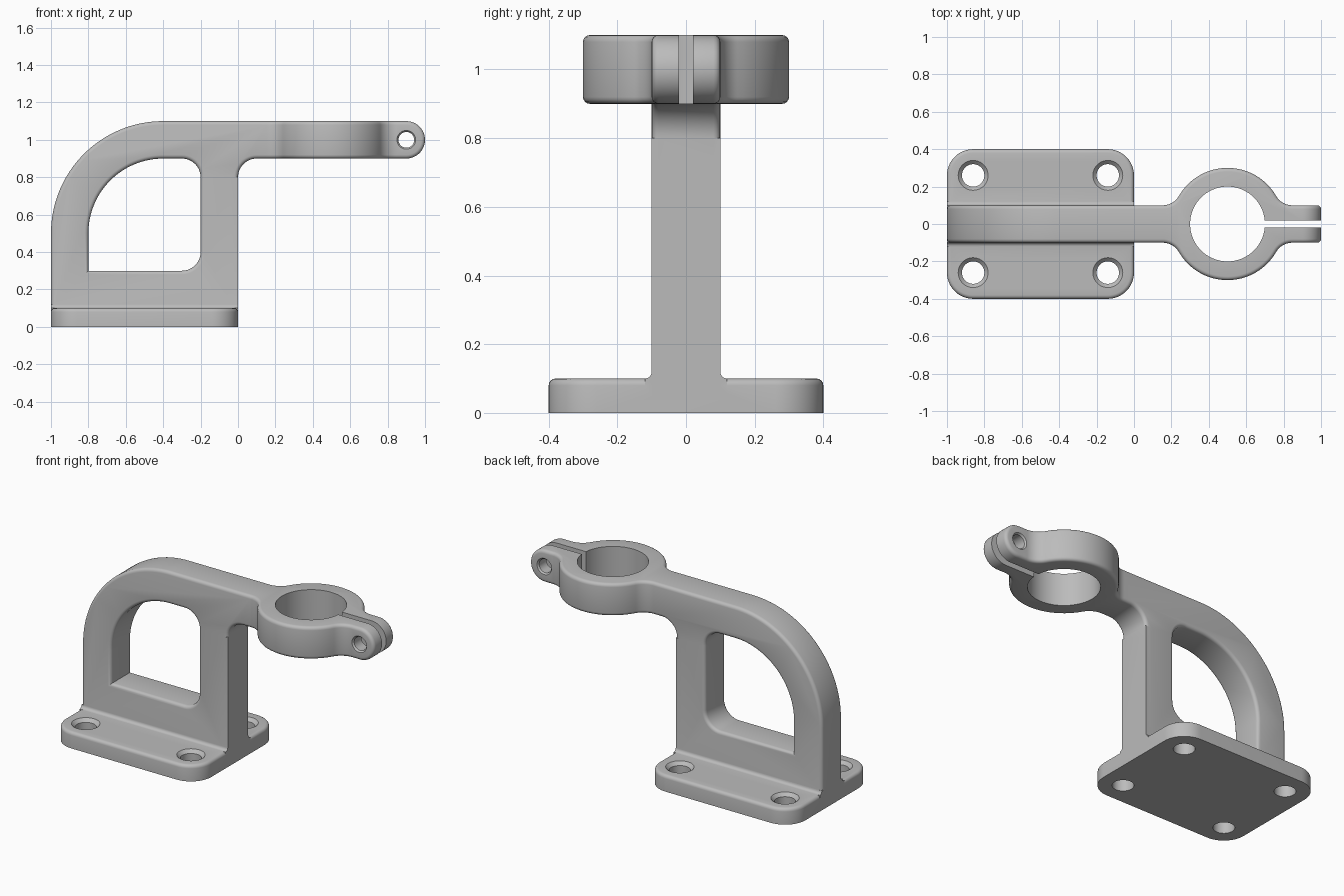
import bpy, bmesh
from math import sin, cos, pi, radians, sqrt
from mathutils import Vector

cube = bpy.data.objects.get("Cube")
if cube:
    bpy.data.objects.remove(cube, do_unlink=True)

grey = bpy.data.materials.new("plain grey")
grey.use_nodes = True
colour = (0.5, 0.5, 0.5, 1)
grey.diffuse_color = colour
grey.node_tree.nodes["Principled BSDF"].inputs["Base Color"].default_value = colour


def arc(cx, cy, r, a, b, n=12):
    steps = [radians(a + (b - a) * i / n) for i in range(n + 1)]
    return [(cx + r * cos(t), cy + r * sin(t)) for t in steps]


def new_object(name, bm):
    bmesh.ops.recalc_face_normals(bm, faces=bm.faces)
    mesh = bpy.data.meshes.new(name)
    bm.to_mesh(mesh)
    bm.free()
    mesh.materials.append(grey)
    obj = bpy.data.objects.new(name, mesh)
    bpy.context.collection.objects.link(obj)
    return obj


def prism(name, outline, axis, lo, hi):
    """Extrude a 2D outline along the given axis."""
    place = {"x": lambda p, d: (d, p[0], p[1]),
             "y": lambda p, d: (p[0], d, p[1]),
             "z": lambda p, d: (p[0], p[1], d)}[axis]
    bm = bmesh.new()
    rings = [[bm.verts.new(place(p, d)) for p in outline] for d in (lo, hi)]
    bm.faces.new(rings[0])
    bm.faces.new(rings[1])
    for i in range(len(outline)):
        j = (i + 1) % len(outline)
        bm.faces.new((rings[0][i], rings[0][j], rings[1][j], rings[1][i]))
    return new_object(name, bm)


def box(name, x0, x1, y0, y1, z0, z1):
    return prism(name, [(x0, y0), (x1, y0), (x1, y1), (x0, y1)], "z", z0, z1)


def lathe(name, profile, centre, axis="z", n=40):
    """Solid of revolution from (radius, distance) pairs."""
    bm = bmesh.new()
    rings = []
    for r, d in profile:
        ring = []
        for i in range(n):
            u, v = r * cos(2 * pi * i / n), r * sin(2 * pi * i / n)
            p = (u, v, d) if axis == "z" else (u, d, v)
            ring.append(bm.verts.new(Vector(centre) + Vector(p)))
        rings.append(ring)
    bm.faces.new(rings[0])
    bm.faces.new(rings[-1])
    for a, b in zip(rings, rings[1:]):
        for i in range(n):
            j = (i + 1) % n
            bm.faces.new((a[i], a[j], b[j], b[i]))
    return new_object(name, bm)


def combine(obj, tool, operation):
    mod = obj.modifiers.new("combine", "BOOLEAN")
    mod.operation, mod.object, mod.solver = operation, tool, "EXACT"
    bpy.context.view_layer.objects.active = obj
    bpy.ops.object.modifier_apply(modifier=mod.name)
    bpy.data.objects.remove(tool, do_unlink=True)


def round_edges(obj, width, rule):
    bm = bmesh.new()
    bm.from_mesh(obj.data)
    bmesh.ops.remove_doubles(bm, verts=bm.verts, dist=1e-5)
    edges = [e for e in bm.edges if len(e.link_faces) == 2
             and e.calc_face_angle(0) > radians(40) and rule(e)]
    bmesh.ops.bevel(bm, geom=edges, offset=width, segments=4, profile=0.5,
                    affect="EDGES", clamp_overlap=False)
    bm.to_mesh(obj.data)
    bm.free()


# Upright frame and arm: side outline crossed with the plan outline
side = ([(-1, 0.05)] + arc(-0.4, 0.5, 0.6, 180, 90, 32)
        + arc(0.9, 1, 0.1, 90, -90, 24) + arc(0.1, 0.8, 0.1, 90, 180)
        + [(0, 0.05)])
bracket = prism("clamp_bracket", side, "y", -0.4, 0.4)
dx = sqrt(0.4 ** 2 - 0.2 ** 2)
half = ([(-1.1, 0.1)] + arc(0.5 - dx, 0.2, 0.1, -90, -30)
        + arc(0.5, 0, 0.3, 150, 30, 32)
        + arc(0.5 + dx, 0.2, 0.1, 210, 270) + [(1.1, 0.1)])
plan = half + [(x, -y) for x, y in reversed(half)]
combine(bracket, prism("plan_shape", plan, "z", -0.1, 1.3), "INTERSECT")

# Window through the frame
window = ([(-0.8, 0.3)] + arc(-0.4, 0.5, 0.4, 180, 90, 32)
          + arc(-0.3, 0.8, 0.1, 90, 0) + arc(-0.3, 0.4, 0.1, 0, -90))
combine(bracket, prism("window_cutter", window, "y", -0.5, 0.5), "DIFFERENCE")


def frame_edge(e):
    a, b = (v.co for v in e.verts)
    return abs((b - a).normalized().y) < 0.99 and max(a.z, b.z) > 0.06


round_edges(bracket, 0.02, frame_edge)

# Square rear face of the column
combine(bracket, box("column_face", -0.04, 0, -0.1, 0.1, 0.05, 0.8), "UNION")

# Base plate with rounded corners
corners = []
for x, y, a in ((-0.14, 0.26, 0), (-0.86, 0.26, 90), (-0.86, -0.26, 180), (-0.14, -0.26, 270)):
    corners += arc(x, y, 0.14, a, a + 90)
base = prism("base_plate", corners, "z", 0, 0.1)
round_edges(base, 0.02, lambda e: min(v.co.z for v in e.verts) > 0.09)

# Small fillet between base and frame
fillet = [(-0.12, 0.04)] + arc(-0.12, 0.12, 0.02, -90, 0, 5)
fillet += [(-y, z) for y, z in reversed(fillet)]
combine(base, prism("base_fillet", fillet, "x", -1, 0), "UNION")
combine(bracket, base, "UNION")

# Countersunk mounting holes
for x in (-0.86, -0.14):
    for y in (-0.26, 0.26):
        hole = lathe("mount_hole", [(0.06, -0.1), (0.06, 0.08), (0.08, 0.1), (0.08, 0.2)], (x, y, 0))
        combine(bracket, hole, "DIFFERENCE")

# Clamp bore, slot and bolt hole
combine(bracket, lathe("bore", [(0.2, 0.8), (0.2, 1.2)], (0.5, 0, 0), n=72), "DIFFERENCE")
combine(bracket, box("slot", 0.6, 1.1, -0.02, 0.02, 0.8, 1.2), "DIFFERENCE")
bolt = [(0.05, -0.2), (0.05, -0.1), (0.042, -0.09), (0.042, 0.09), (0.05, 0.1), (0.05, 0.2)]
combine(bracket, lathe("bolt_hole", bolt, (0.9, 0, 1), "y"), "DIFFERENCE")

bpy.ops.object.select_all(action="DESELECT")
bracket.select_set(True)
bpy.context.view_layer.objects.active = bracket
bpy.ops.object.shade_smooth_by_angle(angle=radians(30))
